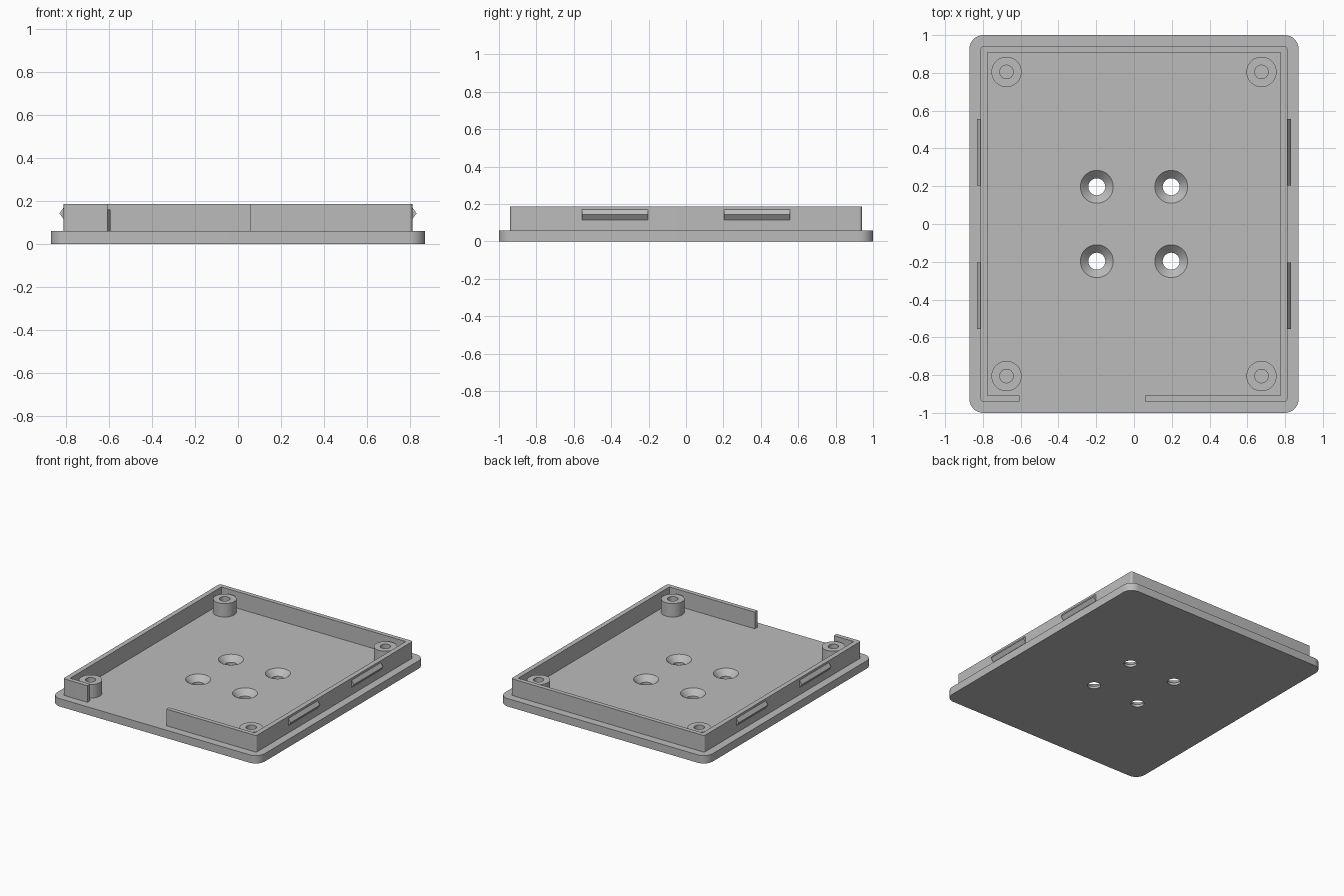
import bpy
import bmesh
import math

cube = bpy.data.objects.get("Cube")
if cube:
    bpy.data.objects.remove(cube, do_unlink=True)

PLATE_TOP, WALL_TOP, BOSS_TOP = 0.06, 0.186, 0.162

grey = bpy.data.materials.new("plain grey")
grey.use_nodes = True
grey.diffuse_color = (0.5, 0.5, 0.5, 1)
grey.node_tree.nodes["Principled BSDF"].inputs["Base Color"].default_value = (0.5, 0.5, 0.5, 1)


def finish(name, bm):
    bmesh.ops.recalc_face_normals(bm, faces=bm.faces)
    mesh = bpy.data.meshes.new(name)
    bm.to_mesh(mesh)
    bm.free()
    mesh.materials.append(grey)
    obj = bpy.data.objects.new(name, mesh)
    bpy.context.collection.objects.link(obj)
    return obj


def prism(name, outline, z0, z1):
    """Extrude a closed xy outline from z0 to z1."""
    bm = bmesh.new()
    face = bm.faces.new([bm.verts.new((x, y, z0)) for x, y in outline])
    new = bmesh.ops.extrude_face_region(bm, geom=[face])["geom"]
    bmesh.ops.translate(bm, vec=(0, 0, z1 - z0),
                        verts=[v for v in new if isinstance(v, bmesh.types.BMVert)])
    return finish(name, bm)


def lathe(name, profile, x, y, sides=48):
    """Revolve a closed (radius, z) profile around a vertical axis at x, y."""
    bm = bmesh.new()
    rings = []
    for r, z in profile:
        rings.append([bm.verts.new((x + r * math.cos(math.tau * i / sides),
                                    y + r * math.sin(math.tau * i / sides), z))
                      for i in range(sides)])
    for a, b in zip(rings, rings[1:] + rings[:1]):
        for i in range(sides):
            j = (i + 1) % sides
            bm.faces.new((a[i], a[j], b[j], b[i]))
    return finish(name, bm)


def corner(cx, cy, radius, start, steps=10):
    """Quarter-circle arc, counter-clockwise from the start angle."""
    return [(cx + radius * math.cos(math.radians(start + 90 * i / steps)),
             cy + radius * math.sin(math.radians(start + 90 * i / steps)))
            for i in range(steps + 1)]


def rounded_corners(hx, hy, radius):
    """Four corner arcs, starting at the front left (+x, -y)."""
    ix, iy = hx - radius, hy - radius
    return (corner(ix, -iy, radius, 270) + corner(ix, iy, radius, 0)
            + corner(-ix, iy, radius, 90) + corner(-ix, -iy, radius, 180))


def smooth(obj):
    bpy.ops.object.select_all(action='DESELECT')
    obj.select_set(True)
    bpy.context.view_layer.objects.active = obj
    bpy.ops.object.shade_smooth_by_angle(angle=math.radians(30))


# Base plate with four countersunk screw holes
plate = prism("base_plate", rounded_corners(0.872, 1.0, 0.075), 0, PLATE_TOP)
for sx in (-1, 1):
    for sy in (-1, 1):
        bm = bmesh.new()
        rings = []
        for r, z in ((0.045, -0.05), (0.045, 0.018), (0.087, PLATE_TOP), (0.087, 0.1)):
            rings.append([bm.verts.new((sx * 0.197 + r * math.cos(math.tau * i / 48),
                                        sy * 0.197 + r * math.sin(math.tau * i / 48), z))
                          for i in range(48)])
        for a, b in zip(rings, rings[1:]):
            for i in range(48):
                j = (i + 1) % 48
                bm.faces.new((a[i], a[j], b[j], b[i]))
        bm.faces.new(rings[0])
        bm.faces.new(rings[-1])
        cutter = finish("screw_hole_cutter", bm)
        cutter.hide_render = True
        cut = plate.modifiers.new("screw_hole", 'BOOLEAN')
        cut.operation, cut.solver, cut.object = 'DIFFERENCE', 'EXACT', cutter
        bpy.context.view_layer.objects.active = plate
        bpy.ops.object.modifier_apply(modifier=cut.name)
        bpy.data.objects.remove(cutter, do_unlink=True)
smooth(plate)

# Rim wall, open along part of the front
GAP_RIGHT, GAP_LEFT = -0.607, 0.057
outer = rounded_corners(0.812, 0.94, 0.015)
inner = [(-0.775, -0.907), (-0.775, 0.907), (0.775, 0.907), (0.775, -0.907)]
outline = ([(GAP_LEFT, -0.94)] + outer + [(GAP_RIGHT, -0.94), (GAP_RIGHT, -0.907)]
           + inner + [(GAP_LEFT, -0.907)])
smooth(prism("rim_wall", outline, PLATE_TOP, WALL_TOP))

# Hollow screw posts in the corners
for sx, side in ((-1, "right"), (1, "left")):
    for sy, end in ((-1, "front"), (1, "back")):
        post = lathe(f"{end}_{side}_screw_post",
                     [(0.08, PLATE_TOP), (0.08, BOSS_TOP), (0.036, BOSS_TOP), (0.036, PLATE_TOP)],
                     sx * 0.675, sy * 0.805)
        smooth(post)

        # Wedge-shaped snap ridges on the long sides
        bm = bmesh.new()
        ends = [[bm.verts.new((sx * x, sy * y, z))
                 for x, z in ((0.81, 0.113), (0.832, 0.143), (0.81, 0.173))]
                for y in (0.203, 0.555)]
        for tri in ends:
            bm.faces.new(tri)
        for i in range(3):
            j = (i + 1) % 3
            bm.faces.new((ends[0][i], ends[0][j], ends[1][j], ends[1][i]))
        finish(f"{end}_{side}_snap_ridge", bm)
